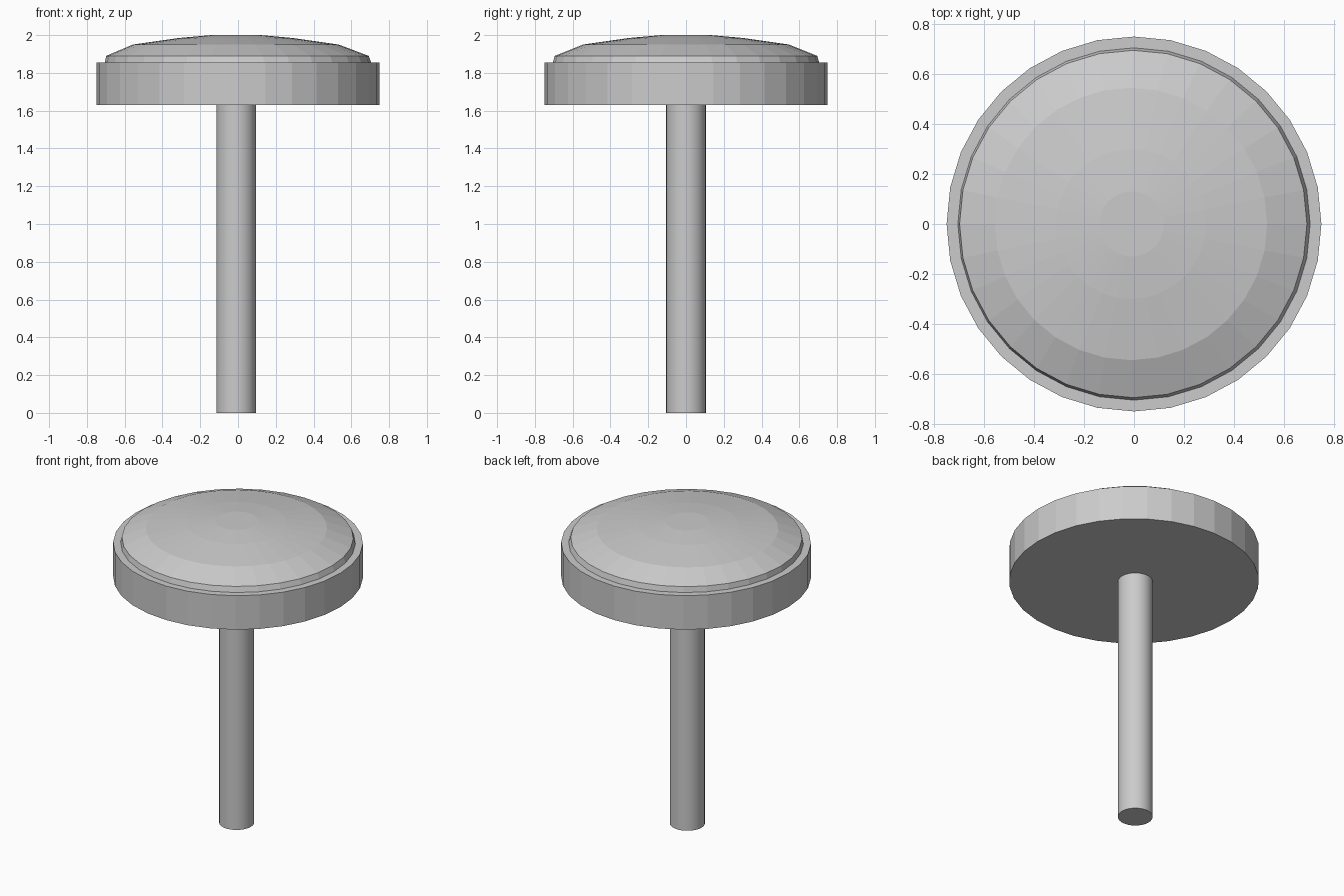
import bpy, bmesh
from math import cos, sin, tau, radians

if "Cube" in bpy.data.objects:
    bpy.data.objects.remove(bpy.data.objects["Cube"])

SIDES = 32


def stack_rings(name, rings):
    """Capped round solid from (radius, z, x offset) rings, bottom to top."""
    bm = bmesh.new()
    loops = []
    for r, z, dx in rings:
        loops.append([bm.verts.new((dx + r * cos(tau * i / SIDES),
                                    r * sin(tau * i / SIDES), z))
                      for i in range(SIDES)])
    for a, b in zip(loops, loops[1:]):
        for i in range(SIDES):
            j = (i + 1) % SIDES
            bm.faces.new((a[i], a[j], b[j], b[i]))
    bm.faces.new(loops[0][::-1])
    bm.faces.new(loops[-1])
    mesh = bpy.data.meshes.new(name)
    bm.to_mesh(mesh)
    bm.free()
    obj = bpy.data.objects.new(name, mesh)
    bpy.context.collection.objects.link(obj)
    return obj


# Faceted disc with a narrow ledge and a shallow domed top
stack_rings("domed_head", [
    (0.75, 1.63, 0), (0.75, 1.855, 0),
    (0.705, 1.855, 0), (0.695, 1.89, -0.003),
    (0.545, 1.95, -0.012), (0.30, 1.985, -0.012), (0.13, 2.0, -0.01),
])

# Smooth round stem, set very slightly left of centre
stem = stack_rings("stem", [(0.105, 0, -0.01), (0.105, 1.63, -0.01)])
bpy.context.view_layer.objects.active = stem
stem.select_set(True)
bpy.ops.object.shade_smooth_by_angle(angle=radians(30))
